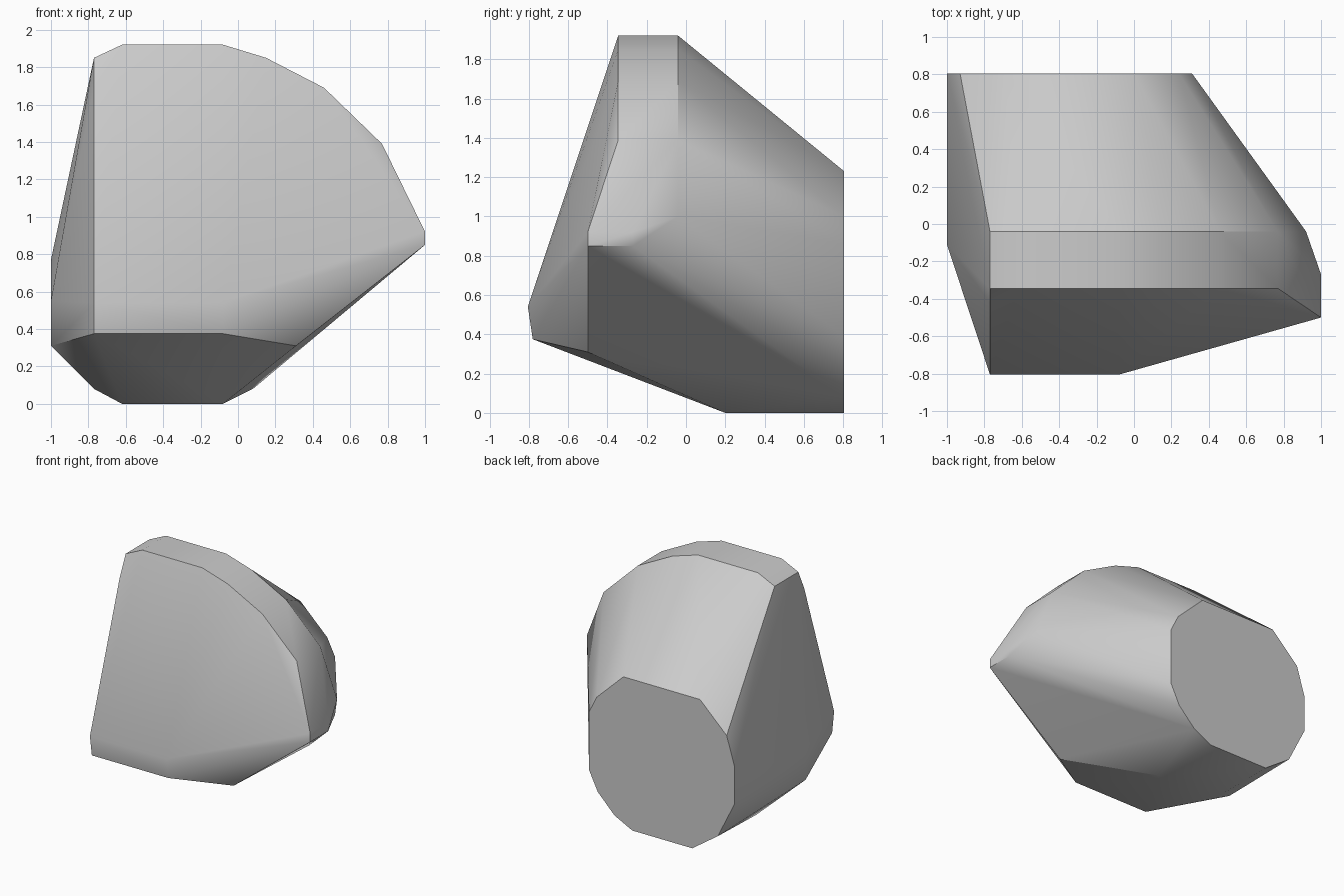
import bpy
import bmesh
import math

if "Cube" in bpy.data.objects:
    bpy.data.objects.remove(bpy.data.objects["Cube"], do_unlink=True)


def make_material(name, colour):
    """Plain flat colour for viewport and render."""
    material = bpy.data.materials.new(name)
    material.use_nodes = True
    material.diffuse_color = colour
    shader = material.node_tree.nodes["Principled BSDF"]
    shader.inputs["Base Color"].default_value = colour
    return material


def add_section(bm, depth, profile):
    """Place the corners of one cross-section, given as (x, z), at a depth."""
    for x, z in profile:
        bm.verts.new((x, depth, z))


def make_hull(name, sections, material):
    """Wrap a tight convex skin around a series of cross-sections."""
    bm = bmesh.new()
    for depth, profile in sections:
        add_section(bm, depth, profile)
    hull = bmesh.ops.convex_hull(bm, input=bm.verts[:])
    spare = set(hull["geom_interior"]) | set(hull["geom_unused"])
    spare_verts = [v for v in spare if isinstance(v, bmesh.types.BMVert)]
    bmesh.ops.delete(bm, geom=spare_verts, context="VERTS")
    # Merge coplanar triangles into clean flat faces
    bmesh.ops.dissolve_limit(bm, angle_limit=math.radians(0.5),
                             verts=bm.verts[:], edges=bm.edges[:])
    bmesh.ops.recalc_face_normals(bm, faces=bm.faces[:])
    mesh = bpy.data.meshes.new(name)
    bm.to_mesh(mesh)
    bm.free()
    mesh.materials.append(material)
    body = bpy.data.objects.new(name, mesh)
    bpy.context.collection.objects.link(body)
    return body


# Rounded crown, shared by the front and rear of the upper band
crown = [(-0.77, 1.85), (-0.62, 1.92), (-0.08, 1.92),
         (0.15, 1.85), (0.46, 1.69), (0.77, 1.39)]

# Flat rear plate outline
rear_plate = [(0, 1.23), (-0.69, 1.23), (-0.93, 1.0), (-1, 0.77),
              (-1, 0.46), (-0.85, 0.16), (-0.62, 0), (-0.08, 0),
              (0.08, 0.08), (0.23, 0.23), (0.31, 0.39), (0.31, 0.86),
              (0.24, 1.0)]

sections = [
    (0.805, rear_plate),
    # Front end of the flat underside
    (0.2, [(-0.77, 0.08), (-0.62, 0), (-0.08, 0)]),
    # Upper band and side tip
    (-0.04, crown + [(0.92, 1.0)]),
    (-0.11, [(-1, 0.31), (-1, 0.55)]),
    (-0.27, [(1, 0.85), (1, 0.92)]),
    (-0.345, crown),
    (-0.42, [(-0.77, 1.69)]),
    (-0.5, [(1, 0.85), (1, 0.92), (0.31, 0.31)]),
    # Sloping front face and its lower lip
    (-0.78, [(-0.77, 0.375), (-0.08, 0.375)]),
    (-0.805, [(-0.77, 0.54), (-0.08, 0.54)]),
]

grey = make_material("light grey", (0.6, 0.6, 0.6, 1))
body = make_hull("faceted_body", sections, grey)

# Soft shading across shallow facets, crisp main edges
bpy.ops.object.select_all(action="DESELECT")
body.select_set(True)
bpy.context.view_layer.objects.active = body
bpy.ops.object.shade_smooth_by_angle(angle=math.radians(30))
